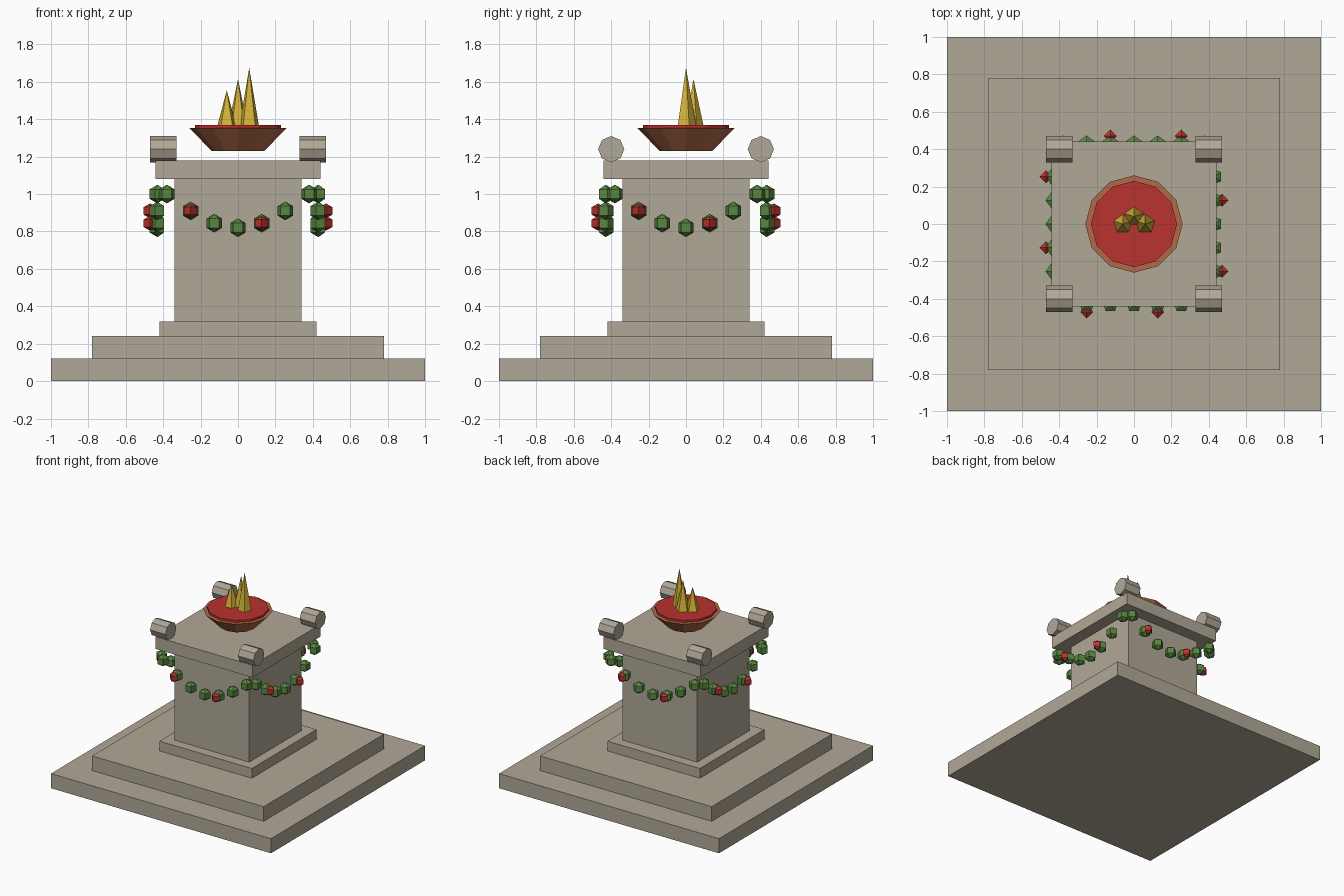
import bpy, bmesh
from math import sin, cos, pi
from mathutils import Matrix

if "Cube" in bpy.data.objects:
    bpy.data.objects.remove(bpy.data.objects["Cube"])


def material(name, rgb):
    """Make a flat material from 0-255 display values."""
    lin = [((c / 255 + 0.055) / 1.055) ** 2.4 for c in rgb]
    m = bpy.data.materials.new(name)
    m.diffuse_color = (*lin, 1)
    m.use_nodes = True
    m.node_tree.nodes["Principled BSDF"].inputs["Base Color"].default_value = m.diffuse_color
    return m


STONE = material("warm stone", (176, 168, 151))
CLAY = material("brown clay", (176, 106, 72))
RED = material("red", (186, 50, 46))
GOLD = material("gold flame", (212, 178, 55))
GREEN = material("leaf green", (88, 134, 64))


def finish(name, bm, mat):
    bmesh.ops.recalc_face_normals(bm, faces=bm.faces)
    mesh = bpy.data.meshes.new(name)
    bm.to_mesh(mesh)
    bm.free()
    mesh.materials.append(mat)
    ob = bpy.data.objects.new(name, mesh)
    bpy.context.collection.objects.link(ob)
    return ob


def slab(name, width, z0, z1, mat=STONE):
    bm = bmesh.new()
    bmesh.ops.create_cube(bm, size=1)
    bmesh.ops.scale(bm, verts=bm.verts, vec=(width, width, z1 - z0))
    bmesh.ops.translate(bm, verts=bm.verts, vec=(0, 0, (z0 + z1) / 2))
    return finish(name, bm, mat)


def lathe(name, profile, sides, loc, mat, phase=pi / 2, axis_turn=None):
    """Flat-sided turned solid; radius 0 in the profile makes a point."""
    bm = bmesh.new()
    rings = []
    for r, z in profile:
        angles = [phase + 2 * pi * i / sides for i in range(sides if r else 1)]
        rings.append([bm.verts.new((r * cos(a), r * sin(a), z)) for a in angles])
    for low, high in zip(rings, rings[1:]):
        for i in range(sides):
            j = (i + 1) % sides
            loop = [low[i % len(low)], low[j % len(low)],
                    high[j % len(high)], high[i % len(high)]]
            bm.faces.new(list(dict.fromkeys(loop)))
    for ring in (rings[0], rings[-1]):
        if len(ring) > 1:
            bm.faces.new(ring)
    if axis_turn:
        bm.transform(axis_turn)
    ob = finish(name, bm, mat)
    ob.location = loc
    return ob


def bead_profile(r):
    return [(0, -r), (0.866 * r, -r / 2), (0.866 * r, r / 2), (0, r)]


# Stepped base, pedestal and cap
slab("lower_step", 2.0, 0, 0.12)
slab("upper_step", 1.56, 0.12, 0.24)
slab("plinth", 0.84, 0.24, 0.32)
slab("shaft", 0.68, 0.32, 1.08)
slab("cap", 0.88, 1.08, 1.18)

# Corner scrolls lying along x
for x in (-0.4, 0.4):
    for y in (-0.4, 0.4):
        lathe("corner_scroll", [(0.07, -0.07), (0.07, 0.07)], 8, (x, y, 1.24),
              STONE, axis_turn=Matrix.Rotation(pi / 2, 4, 'Y'))

# Fire bowl, embers and flames
lathe("bowl", [(0.14, 1.23), (0.26, 1.353)], 12, (0, 0, 0), CLAY)
lathe("embers", [(0.23, 1.33), (0.23, 1.37)], 12, (0, 0, 0), RED)
for x, y, top in ((-0.06, 0, 1.555), (0, 0.04, 1.615), (0.06, 0, 1.675)):
    lathe("flame", [(0.057, 1.35), (0, top)], 5, (x, y, 0), GOLD)

# Sagging garland on each side, with a flower on every third bead
for side in ("front", "right", "back", "left"):
    sign = 1 if side in ("right", "back") else -1
    along_x = side in ("front", "back")
    for i in range(7):
        t = -0.38 + 0.76 * i / 6
        z = 1.0 - 0.18 * sin(pi * i / 6)

        def place(out):
            return (t, sign * out, z) if along_x else (sign * out, t, z)

        lathe("garland_leaf_" + side, bead_profile(0.05), 5, place(0.43), GREEN,
              phase=pi / 2 if along_x else pi)
        if i % 3 == (1 if side in ("front", "right") else 2):
            lathe("garland_flower_" + side, bead_profile(0.04), 4, place(0.47), RED)
